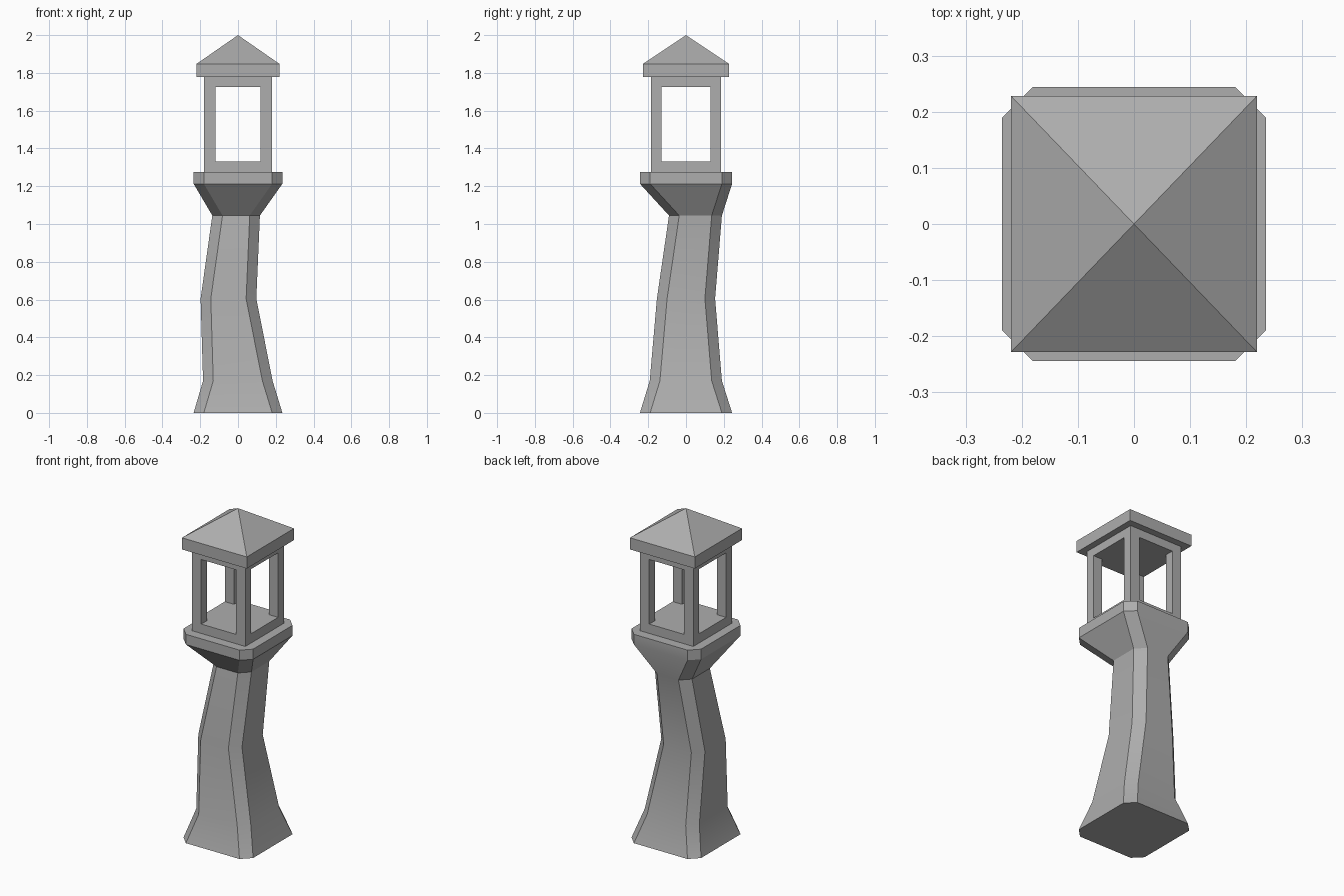
import bpy, bmesh, math

if "Cube" in bpy.data.objects:
    bpy.data.objects.remove(bpy.data.objects["Cube"])

# Dark stone colour shared by all parts
stone = bpy.data.materials.new("dark_stone")
stone.diffuse_color = (0.42, 0.42, 0.42, 1.0)
stone.use_nodes = True
stone.node_tree.nodes["Principled BSDF"].inputs["Base Color"].default_value = stone.diffuse_color


def make_object(name, bm, smooth=False):
    bmesh.ops.recalc_face_normals(bm, faces=bm.faces)
    mesh = bpy.data.meshes.new(name)
    bm.to_mesh(mesh)
    bm.free()
    mesh.materials.append(stone)
    obj = bpy.data.objects.new(name, mesh)
    bpy.context.collection.objects.link(obj)
    if smooth:
        bpy.ops.object.select_all(action='DESELECT')
        obj.select_set(True)
        bpy.context.view_layer.objects.active = obj
        bpy.ops.object.shade_smooth_by_angle(angle=math.radians(30))
    return obj


def chamfered_ring(bm, z, x0, x1, y0, y1, c=0.054):
    pts = [(x0 + c, y0), (x1 - c, y0), (x1, y0 + c), (x1, y1 - c),
           (x1 - c, y1), (x0 + c, y1), (x0, y1 - c), (x0, y0 + c)]
    return [bm.verts.new((x, y, z)) for x, y in pts]


def bridge(bm, a, b):
    n = len(a)
    for i in range(n):
        j = (i + 1) % n
        bm.faces.new((a[i], a[j], b[j], b[i]))


def add_box(bm, x0, x1, y0, y1, z0, z1):
    rings = [[bm.verts.new((x, y, z)) for x, y in
              ((x0, y0), (x1, y0), (x1, y1), (x0, y1))] for z in (z0, z1)]
    bridge(bm, *rings)
    bm.faces.new(rings[0][::-1])
    bm.faces.new(rings[1])
    return rings[1]


# Crooked tower: chamfered sections (z, x min, x max, y min, y max)
sections = [
    (0.0, -0.235, 0.235, -0.244, 0.244),
    (0.17, -0.185, 0.183, -0.192, 0.190),
    (0.605, -0.198, 0.097, -0.154, 0.154),
    (1.045, -0.136, 0.116, -0.090, 0.190),
    (1.213, -0.235, 0.235, -0.244, 0.244),
    (1.275, -0.235, 0.235, -0.244, 0.244),
]
bm = bmesh.new()
rings = [chamfered_ring(bm, *s) for s in sections]
for a, b in zip(rings, rings[1:]):
    bridge(bm, a, b)
bm.faces.new(rings[0][::-1])
bm.faces.new(rings[-1])
make_object("tower", bm, smooth=True)

# Lantern room: sill, header and four corner posts
OX, OY, IX, IY = 0.18, 0.186, 0.118, 0.13
SILL, HEAD = 1.332, 1.726
for name, z0, z1 in (("lantern_sill", 1.275, SILL), ("lantern_header", HEAD, 1.78)):
    bm = bmesh.new()
    add_box(bm, -OX, OX, -OY, OY, z0, z1)
    make_object(name, bm)
bm = bmesh.new()
for sx in (-1, 1):
    for sy in (-1, 1):
        xs, ys = sorted((sx * IX, sx * OX)), sorted((sy * IY, sy * OY))
        add_box(bm, *xs, *ys, SILL, HEAD)
make_object("lantern_posts", bm)

# Roof: eave slab with a pyramid top
bm = bmesh.new()
rim = add_box(bm, -0.219, 0.219, -0.228, 0.228, 1.777, 1.848)
top = next(f for f in rim[0].link_faces if all(v in f.verts for v in rim))
bmesh.ops.poke(bm, faces=[top])
max(bm.verts, key=lambda v: v.co.z - v.co.xy.length).co.z = 2.0
make_object("roof", bm)
